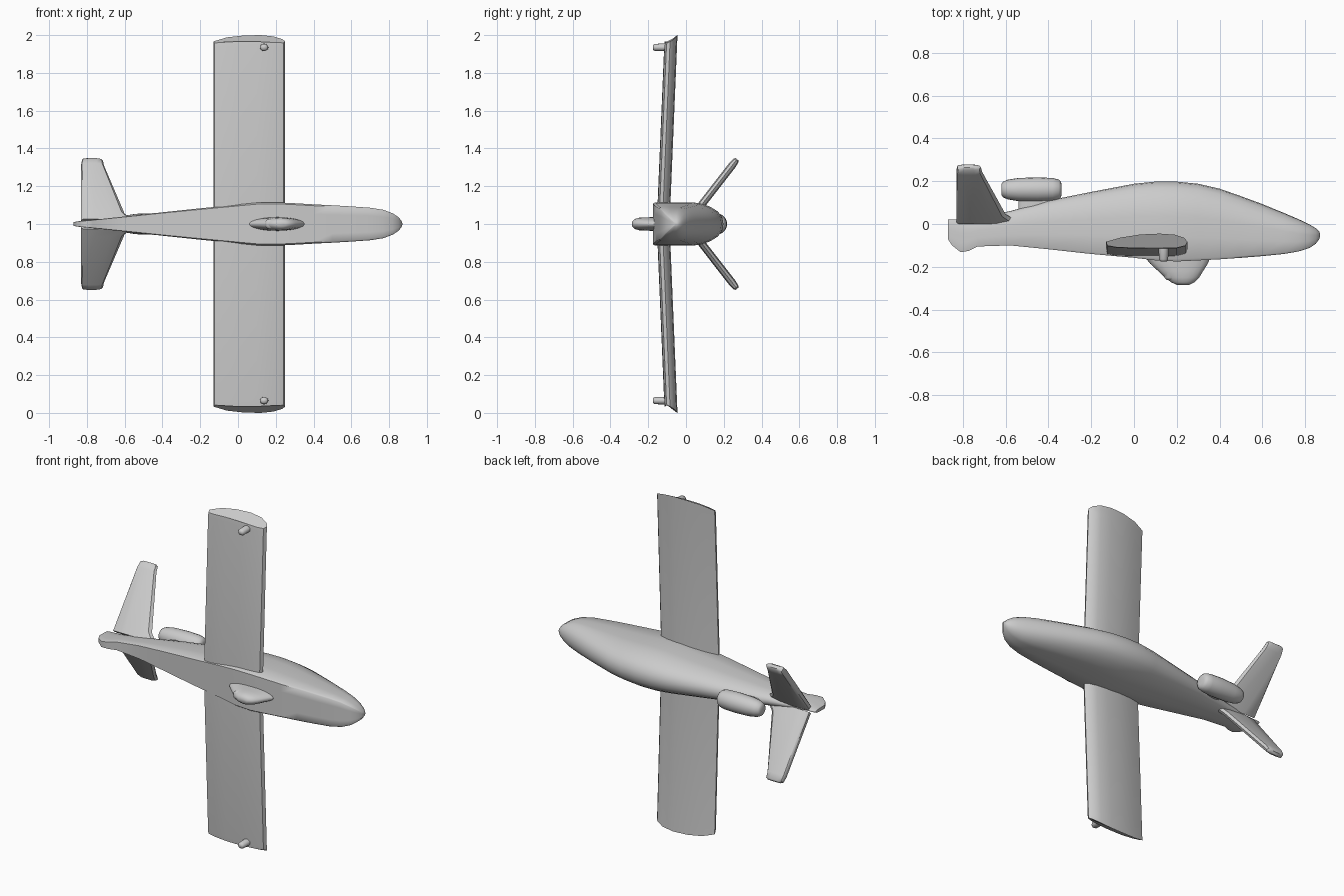
import bpy, bmesh, math
from mathutils import Vector

if "Cube" in bpy.data.objects:
    bpy.data.objects.remove(bpy.data.objects["Cube"])

grey = bpy.data.materials.new("plain grey")
grey.diffuse_color = (0.6, 0.6, 0.6, 1)
grey.use_nodes = True
grey.node_tree.nodes["Principled BSDF"].inputs["Base Color"].default_value = grey.diffuse_color


def loft(name, rings, angle=40):
    """Skin a list of equal-length closed rings and cap both ends."""
    bm = bmesh.new()
    vs = [[bm.verts.new(p) for p in r] for r in rings]
    n = len(vs[0])
    for a, b in zip(vs, vs[1:]):
        for i in range(n):
            bm.faces.new((a[i], a[(i + 1) % n], b[(i + 1) % n], b[i]))
    bm.faces.new(vs[0])
    bm.faces.new(vs[-1][::-1])
    bmesh.ops.recalc_face_normals(bm, faces=bm.faces)
    me = bpy.data.meshes.new(name)
    bm.to_mesh(me)
    bm.free()
    me.materials.append(grey)
    ob = bpy.data.objects.new(name, me)
    bpy.context.collection.objects.link(ob)
    bpy.ops.object.select_all(action='DESELECT')
    ob.select_set(True)
    bpy.context.view_layer.objects.active = ob
    bpy.ops.object.shade_smooth_by_angle(angle=math.radians(angle))
    return ob


# Fuselage: flat belly, upright sides, rounded back
half = [(0, 0), (.5, 0), (.93, 0), (1, .03), (1, .3), (1, .56), (.94, .68),
        (.8, .81), (.58, .92), (.3, .985), (0, 1)]
outline = half + [(-w, h) for w, h in half[-2:0:-1]]
stations = [  # x, belly y, back y, half width
    (-.87, -.07, .02, .010), (-.85, -.10, .022, .014), (-.81, -.132, .022, .018),
    (-.77, -.125, .025, .022), (-.73, -.105, .03, .026), (-.58, -.10, .06, .042),
    (-.4, -.118, .11, .062), (-.2, -.14, .15, .083), (0, -.158, .188, .103),
    (.1, -.17, .198, .113), (.2, -.175, .198, .115), (.3, -.17, .188, .11),
    (.4, -.165, .165, .104), (.5, -.158, .13, .099), (.6, -.15, .093, .093),
    (.7, -.14, .052, .086), (.77, -.128, .022, .075), (.82, -.112, -.002, .056),
    (.85, -.092, -.02, .036), (.866, -.07, -.036, .016), (.87, -.058, -.046, .005)]
loft("fuselage", [[(x, b + (t - b) * h, 1 + w * s) for w, h in outline]
                  for x, b, t, s in stations], 50)

# Wing: one section swept from tip to tip with dihedral and bevelled tips
top = [(-.13, .0), (-.06, .02), (.03, .034), (.12, .038), (.19, .033), (.235, .018), (.25, 0)]
low = [(.24, -.018), (.2, -.028), (.1, -.03), (0, -.029), (-.08, -.026), (-.125, -.018)]
section = top + low


def wing_ring(z, bevel=0):
    y = -.125 + .042 * abs(z - 1)
    side = 1 if z > 1 else -1
    ring = []
    for x, h in section:
        cut = bevel * (max(0, .038 - h) * .5 + max(0, abs(x - .06) - .1) * .16)
        ring.append((x, y + h, z - side * cut))
    return ring


loft("wing", [wing_ring(0, 1), wing_ring(.06), wing_ring(1), wing_ring(1.94), wing_ring(2, 1)])

# V-tail fins
plan = [(0, -.83, -.55), (.12, -.83, -.60), (.9, -.83, -.71), (.98, -.825, -.715), (1, -.81, -.73)]
for side, name in ((1, "upper"), (-1, "lower")):
    root = Vector((0, .015, 1 + side * .015))
    span = Vector((0, .255, side * .328))
    nrm = Vector((0, span.z, -span.y)).normalized()
    rings = []
    for f, a, b in plan:
        th = .02 if f < .95 else (.016 if f < 1 else .009)
        cs = [(0, -.5), (.04, -.9), (.3, -1), (.7, -1), (.93, -.7), (1, 0),
              (.93, .7), (.7, 1), (.3, 1), (.04, .9), (0, .5)]
        rings.append([root + span * f + Vector((a + (b - a) * u, 0, 0)) + nrm * v * th
                      for u, v in cs])
    loft(name + "_tail_fin", rings)


def ellipse(cx, cy, cz, a, b, axis, n=20):
    """Ring of n points around the x or y axis."""
    pts = []
    for i in range(n):
        t = 2 * math.pi * i / n
        u, v = a * math.cos(t), b * math.sin(t)
        pts.append((cx, cy + u, cz + v) if axis == 'x' else (cx + u, cy, cz + v))
    return pts


# Engine pod on the rear back, with a short pylon into the body
pod = [(-.62, .025), (-.612, .036), (-.59, .046), (-.54, .054), (-.45, .057),
       (-.38, .054), (-.352, .047), (-.341, .036), (-.338, .022)]
loft("engine_pod", [ellipse(x, .161, 1, r, r, 'x') for x, r in pod], 60)
loft("engine_pylon", [ellipse(-.45, y, 1, .09, .02, 'y') for y in (.06, .15)])

# Belly sensor fairing and its lens
fairing = [(-.16, .205, .15, .036), (-.185, .21, .135, .036), (-.22, .218, .105, .035),
           (-.25, .225, .08, .033), (-.272, .228, .055, .026), (-.285, .23, .028, .014)]
loft("belly_fairing", [ellipse(x, y, 1, a, b, 'y') for y, x, a, b in fairing], 60)
loft("sensor_lens", [ellipse(.17, y, 1, r, r, 'y', 12)
                     for y, r in ((-.2, .03), (-.25, .028), (-.262, .018))], 60)

# Small pegs under the wing tips
for z, name in ((1.935, "upper"), (.065, "lower")):
    loft(name + "_wingtip_peg", [ellipse(.138, y, z, r * 1.15, r, 'y', 12)
                                 for y, r in ((-.1, .02), (-.165, .019), (-.176, .012))], 60)
